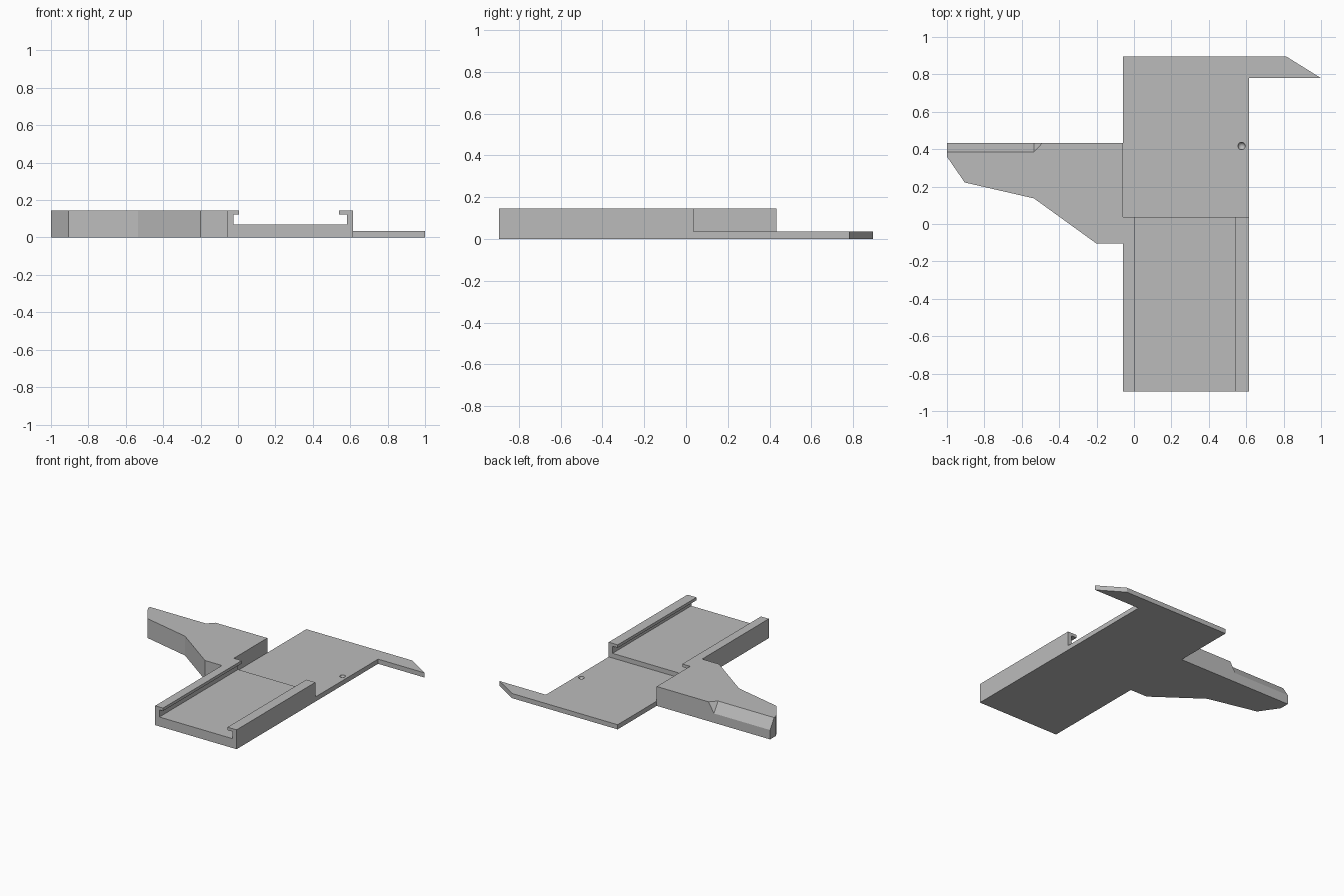
import bpy, bmesh
from mathutils import Vector

default = bpy.data.objects.get("Cube")
if default:
    bpy.data.objects.remove(default, do_unlink=True)

GREY = (0.5, 0.5, 0.5, 1)
grey = bpy.data.materials.new("plain grey")
grey.use_nodes = True
grey.diffuse_color = GREY
grey.node_tree.nodes["Principled BSDF"].inputs["Base Color"].default_value = GREY


def prism(name, outline, offset):
    """Sweep a closed outline of 3D points along an offset vector."""
    bm = bmesh.new()
    face = bm.faces.new([bm.verts.new(p) for p in outline])
    top = bmesh.ops.extrude_face_region(bm, geom=[face])["geom"]
    moved = [g for g in top if isinstance(g, bmesh.types.BMVert)]
    bmesh.ops.translate(bm, vec=Vector(offset), verts=moved)
    bmesh.ops.recalc_face_normals(bm, faces=bm.faces)
    mesh = bpy.data.meshes.new(name)
    bm.to_mesh(mesh)
    bm.free()
    mesh.materials.append(grey)
    obj = bpy.data.objects.new(name, mesh)
    bpy.context.collection.objects.link(obj)
    return obj


def cut(obj, cutter):
    """Subtract the cutter, then throw it away."""
    mod = obj.modifiers.new("cut", "BOOLEAN")
    mod.operation = "DIFFERENCE"
    mod.solver = "EXACT"
    mod.object = cutter
    bpy.context.view_layer.objects.active = obj
    bpy.ops.object.modifier_apply(modifier=mod.name)
    bpy.data.objects.remove(cutter, do_unlink=True)


LEFT, RIGHT = -0.06, 0.615
FRONT, STEP, BACK = -0.895, 0.037, 0.895
THIN, FLOOR, LIP, TOP = 0.035, 0.07, 0.123, 0.145

# Front tray: channel section with a hooked rail on either side
section = [(LEFT, 0), (RIGHT, 0), (RIGHT, TOP), (0.54, TOP), (0.54, LIP),
           (0.583, LIP), (0.583, FLOOR), (-0.025, FLOOR), (-0.025, LIP),
           (0.005, LIP), (0.005, TOP), (LEFT, TOP)]
prism("channel_tray", [(x, FRONT, z) for x, z in section], (0, STEP - FRONT, 0))

# Thin rear plate with a pointed tab
plan = [(LEFT, STEP), (RIGHT, STEP), (RIGHT, 0.78), (1, 0.78), (0.815, BACK), (LEFT, BACK)]
plate = prism("rear_plate", [(x, y, 0) for x, y in plan], (0, 0, THIN))

# Round dimple in the plate
bpy.ops.mesh.primitive_uv_sphere_add(segments=24, ring_count=12, radius=0.02,
                                     location=(0.575, 0.417, THIN))
dimple = bpy.context.object
dimple.data.materials.append(grey)
cut(plate, dimple)

# Side arm, tapering outwards
plan = [(LEFT, 0.433), (-1, 0.433), (-1, 0.36), (-0.905, 0.222),
        (-0.535, 0.137), (-0.2, -0.105), (LEFT, -0.105)]
arm = prism("side_arm", [(x, y, 0) for x, y in plan], (0, 0, TOP))

# Bevel along the arm's rear top edge, with a slanted inner end
upper = Vector((-0.535, 0.385, TOP))
lower = Vector((-0.535, 0.433, 0.07))
slope = lower - upper
base = lower + slope
end = [upper - slope, base, base + Vector((0.045, 0, 0.075)) * 4]
cut(arm, prism("bevel_cutter", end, (-0.8, 0, 0)))
